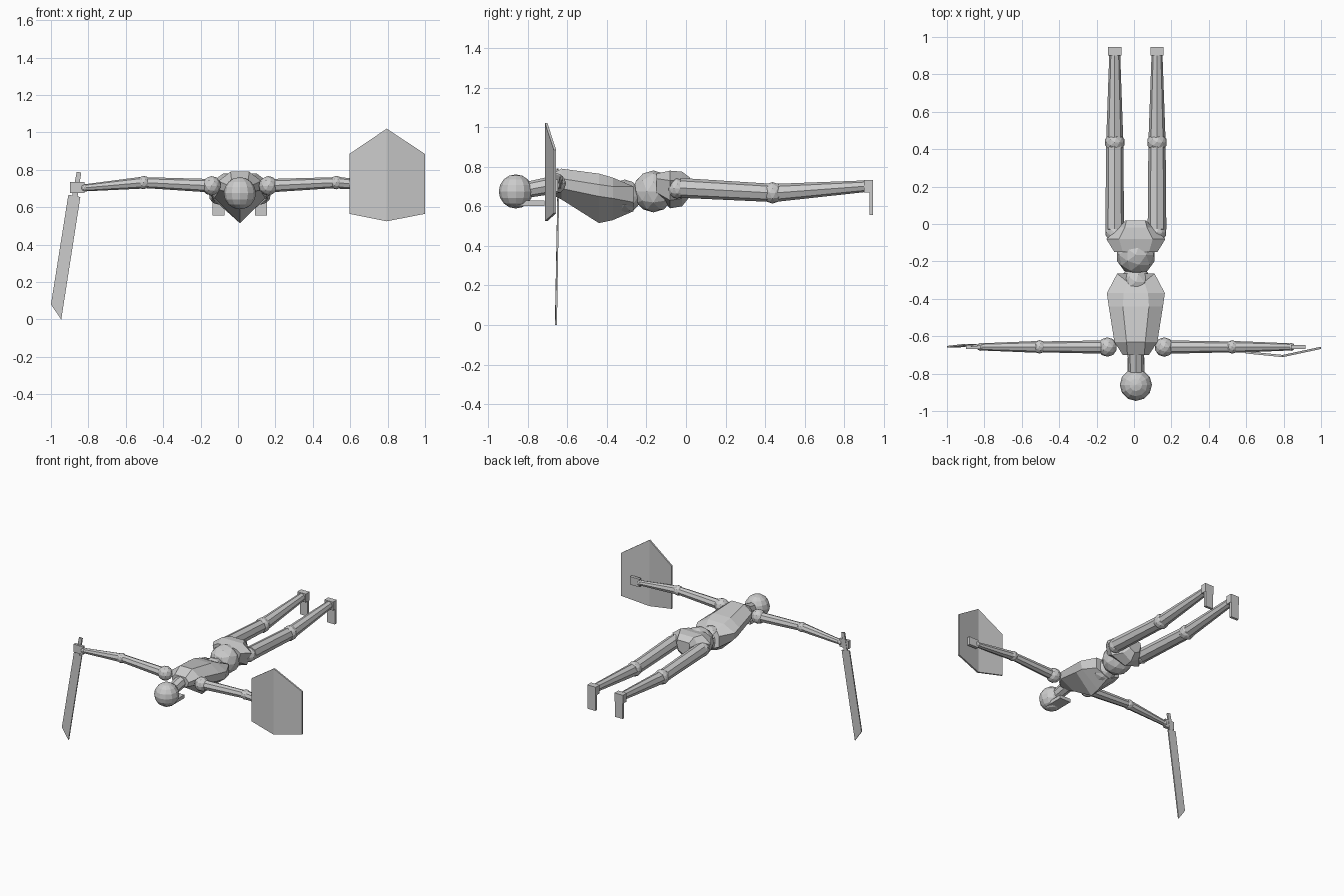
import bpy, bmesh
from mathutils import Vector, Matrix

old = bpy.data.objects.get("Cube")
if old:
    bpy.data.objects.remove(old, do_unlink=True)

grey = bpy.data.materials.new("plain grey")
grey.use_nodes = True
grey.diffuse_color = (0.6, 0.6, 0.6, 1)
grey.node_tree.nodes["Principled BSDF"].inputs["Base Color"].default_value = (0.6, 0.6, 0.6, 1)

CX = 0.01  # body centre line


def finish(name, bm):
    bmesh.ops.recalc_face_normals(bm, faces=bm.faces)
    mesh = bpy.data.meshes.new(name)
    bm.to_mesh(mesh)
    bm.free()
    mesh.materials.append(grey)
    ob = bpy.data.objects.new(name, mesh)
    bpy.context.collection.objects.link(ob)
    return ob


def ball(name, centre, r):
    bm = bmesh.new()
    bmesh.ops.create_icosphere(bm, subdivisions=2, radius=r, matrix=Matrix.Translation(centre))
    finish(name, bm)


def limb(name, a, b, r1, r2, sides=8):
    a, b = Vector(a), Vector(b)
    d = b - a
    rot = d.to_track_quat('Z', 'Y').to_matrix().to_4x4()
    bm = bmesh.new()
    bmesh.ops.create_cone(bm, cap_ends=True, segments=sides, radius1=r1, radius2=r2,
                          depth=d.length, matrix=Matrix.Translation((a + b) / 2) @ rot)
    finish(name, bm)


def box(name, lo, hi):
    lo, hi = Vector(lo), Vector(hi)
    bm = bmesh.new()
    bmesh.ops.create_cube(bm, size=1, matrix=Matrix.Translation((lo + hi) / 2) @ Matrix.Diagonal((*(hi - lo), 1)))
    return finish(name, bm)


def loft(name, sections):
    """Each section: y, half outline of (half width, z) from back to belly, y shift of its first point."""
    bm = bmesh.new()
    rings = []
    for y, half, shift in sections:
        pts = [(w, y + (shift if i == 0 else 0), z) for i, (w, z) in enumerate(half)]
        mirror = [(-w, py, z) for w, py, z in reversed(pts) if w > 0]
        rings.append([bm.verts.new((CX + w, py, z)) for w, py, z in pts + mirror])
    for r, s in zip(rings, rings[1:]):
        for i in range(len(r)):
            j = (i + 1) % len(r)
            bm.faces.new((r[i], r[j], s[j], s[i]))
    bm.faces.new(rings[0])
    bm.faces.new(rings[-1])
    finish(name, bm)


def plate(name, front, back_shift, faces):
    """Thin slab from a front sheet of points, thickened along y."""
    bm = bmesh.new()
    vs = [bm.verts.new(p) for p in front]
    fs = [bm.faces.new([vs[i] for i in f]) for f in faces]
    ext = bmesh.ops.extrude_face_region(bm, geom=fs, use_keep_orig=True)
    for v in ext["geom"]:
        if isinstance(v, bmesh.types.BMVert):
            v.co.y += back_shift
    finish(name, bm)


# Head, jaw and neck
bm = bmesh.new()
bmesh.ops.create_uvsphere(bm, u_segments=12, v_segments=8, radius=0.086,
                          matrix=Matrix.Translation((CX, -0.86, 0.675)))
finish("head", bm)
box("jaw", (CX - 0.045, -0.87, 0.602), (CX + 0.045, -0.715, 0.628))
limb("neck", (CX, -0.82, 0.68), (CX, -0.66, 0.71), 0.04, 0.045)

# Chest with a keel on the belly side
loft("chest", [
    (-0.70, [(.045, .75), (.07, .72), (.06, .685), (0, .67)], 0),
    (-0.63, [(.05, .79), (.115, .74), (.11, .69), (0, .635)], 0),
    (-0.44, [(.07, .765), (.145, .71), (.135, .65), (0, .515)], 0),
    (-0.37, [(.065, .745), (.155, .70), (.14, .64), (0, .53)], 0),
    (-0.265, [(.045, .715), (.10, .70), (.10, .62), (0, .575)], -.045)])
ball("waist_ball", (CX, -0.31, 0.65), 0.085)
ball("abdomen", (CX, -0.165, 0.675), 0.106)
loft("pelvis", [
    (-0.15, [(.07, .765), (.115, .74), (.10, .67), (0, .66)], 0),
    (-0.08, [(.09, .78), (.158, .73), (.12, .63), (0, .59)], 0),
    (-0.02, [(.06, .775), (.09, .73), (.07, .64), (0, .60)], 0),
    (0.02, [(.05, .745), (.055, .72), (.04, .67), (0, .65)], 0)])

# Legs and feet
for side, s in (("left", 1), ("right", -1)):
    x = CX + s * 0.113
    ball(side + "_hip", (x, -0.045, 0.69), 0.051)
    limb(side + "_thigh", (x, -0.03, 0.693), (x, 0.43, 0.668), 0.05, 0.046)
    ball(side + "_knee", (x, 0.437, 0.668), 0.054)
    limb(side + "_shin", (x, 0.44, 0.667), (x, 0.915, 0.702), 0.046, 0.029)
    box(side + "_heel", (x - 0.035, 0.90, 0.67), (x + 0.035, 0.945, 0.733))
    box(side + "_foot", (x - 0.032, 0.926, 0.555), (x + 0.032, 0.945, 0.68))

# Arms and hands
for side, s in (("left", 1), ("right", -1)):
    shoulder = (CX + s * 0.152, -0.658, 0.715)
    elbow = (CX + s * 0.515, -0.657, 0.732)
    wrist = (CX + s * 0.83, -0.657, 0.704)
    ball(side + "_shoulder", shoulder, 0.052)
    limb(side + "_upper_arm", shoulder, elbow, 0.036, 0.029)
    ball(side + "_elbow", elbow, 0.036)
    limb(side + "_forearm", elbow, wrist, 0.032, 0.019)
    ball(side + "_wrist", wrist, 0.021)
    edges = sorted((wrist[0], CX + s * 0.908))
    box(side + "_hand", (edges[0], -0.668, 0.675), (edges[1], -0.646, 0.735))

# Sword hanging from the right hand
plate("sword_grip", [(-0.888, -0.655, 0.655), (-0.858, -0.655, 0.655),
                     (-0.838, -0.655, 0.785), (-0.862, -0.655, 0.79)], 0.012, [(0, 1, 2, 3)])
plate("sword_blade", [(-0.907, -0.65, 0.667), (-0.843, -0.65, 0.655),
                      (-0.945, -0.661, 0.0), (-1.0, -0.661, 0.08)], 0.009, [(0, 1, 2, 3)])

# Shield folded along its upright centre line
plate("shield", [(0.795, -0.712, 1.02), (0.595, -0.692, 0.885), (0.595, -0.692, 0.565),
                 (0.795, -0.712, 0.525), (1.0, -0.668, 0.565), (1.0, -0.668, 0.885)],
      0.012, [(0, 1, 2, 3), (0, 3, 4, 5)])
